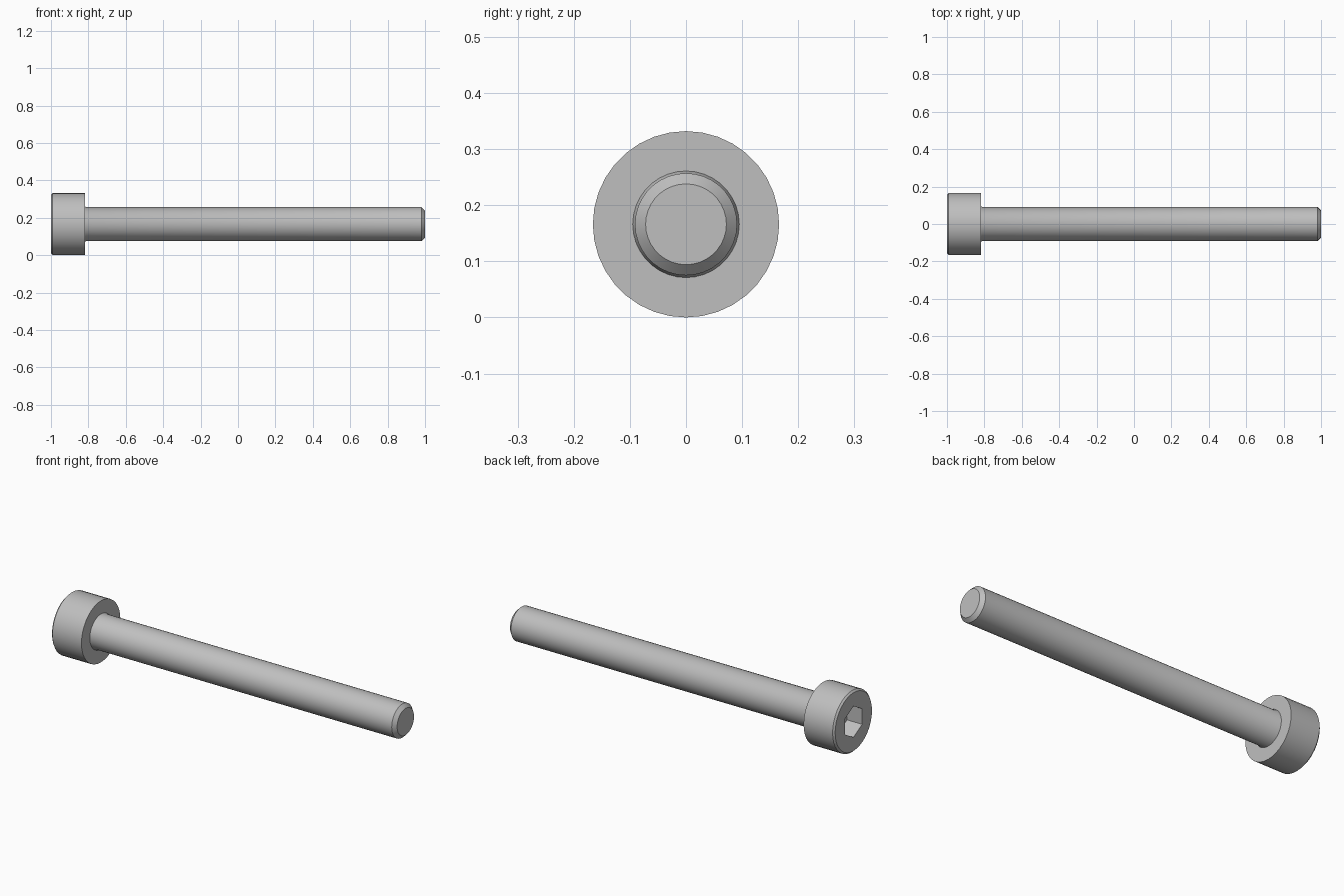
import bpy
import bmesh
from math import cos, sin, pi, radians

if "Cube" in bpy.data.objects:
    bpy.data.objects.remove(bpy.data.objects["Cube"], do_unlink=True)

SEGMENTS = 36
HEAD_RADIUS = 0.166
FLAT_RADIUS = 0.0727    # half the socket's width across flats

steel = bpy.data.materials.new("grey steel")
steel.use_nodes = True
colour = (0.52, 0.52, 0.52, 1)
steel.diffuse_color = colour
steel.node_tree.nodes["Principled BSDF"].inputs["Base Color"].default_value = colour


def round_ring(radius):
    return lambda angle: radius


def hex_ring(angle):
    # Distance from the axis to a hexagon with corners at top and bottom
    offset = (angle + pi / 6) % (pi / 3) - pi / 6
    return FLAT_RADIUS / cos(offset)


def lathe(name, rings):
    """Skin a stack of (x, ring function) sections along x and cap both ends."""
    bm = bmesh.new()
    loops = []
    for x, ring in rings:
        loop = []
        for i in range(SEGMENTS):
            a = 2 * pi * i / SEGMENTS
            r = ring(a)
            loop.append(bm.verts.new((x, r * cos(a), HEAD_RADIUS + r * sin(a))))
        loops.append(loop)
    for a, b in zip(loops, loops[1:]):
        for i in range(SEGMENTS):
            j = (i + 1) % SEGMENTS
            bm.faces.new((a[i], a[j], b[j], b[i]))
    bm.faces.new(loops[0])
    bm.faces.new(loops[-1])
    bmesh.ops.recalc_face_normals(bm, faces=bm.faces)
    mesh = bpy.data.meshes.new(name)
    bm.to_mesh(mesh)
    bm.free()
    mesh.materials.append(steel)
    obj = bpy.data.objects.new(name, mesh)
    bpy.context.collection.objects.link(obj)
    bpy.ops.object.select_all(action='DESELECT')
    obj.select_set(True)
    bpy.context.view_layer.objects.active = obj
    bpy.ops.object.shade_smooth_by_angle(angle=radians(30))
    return obj


# Cylindrical head with a chamfered rim and a hexagonal socket
lathe("bolt_head", [
    (-0.91, hex_ring),
    (-1.0, hex_ring),
    (-1.0, round_ring(HEAD_RADIUS - 0.009)),
    (-0.991, round_ring(HEAD_RADIUS)),
    (-0.818, round_ring(HEAD_RADIUS)),
])

# Shank with a small fillet under the head and a chamfered tip
lathe("bolt_shank", [
    (-0.83, round_ring(0.095)),
    (-0.818, round_ring(0.095)),
    (-0.811, round_ring(0.091)),
    (0.981, round_ring(0.091)),
    (1.0, round_ring(0.072)),
])
